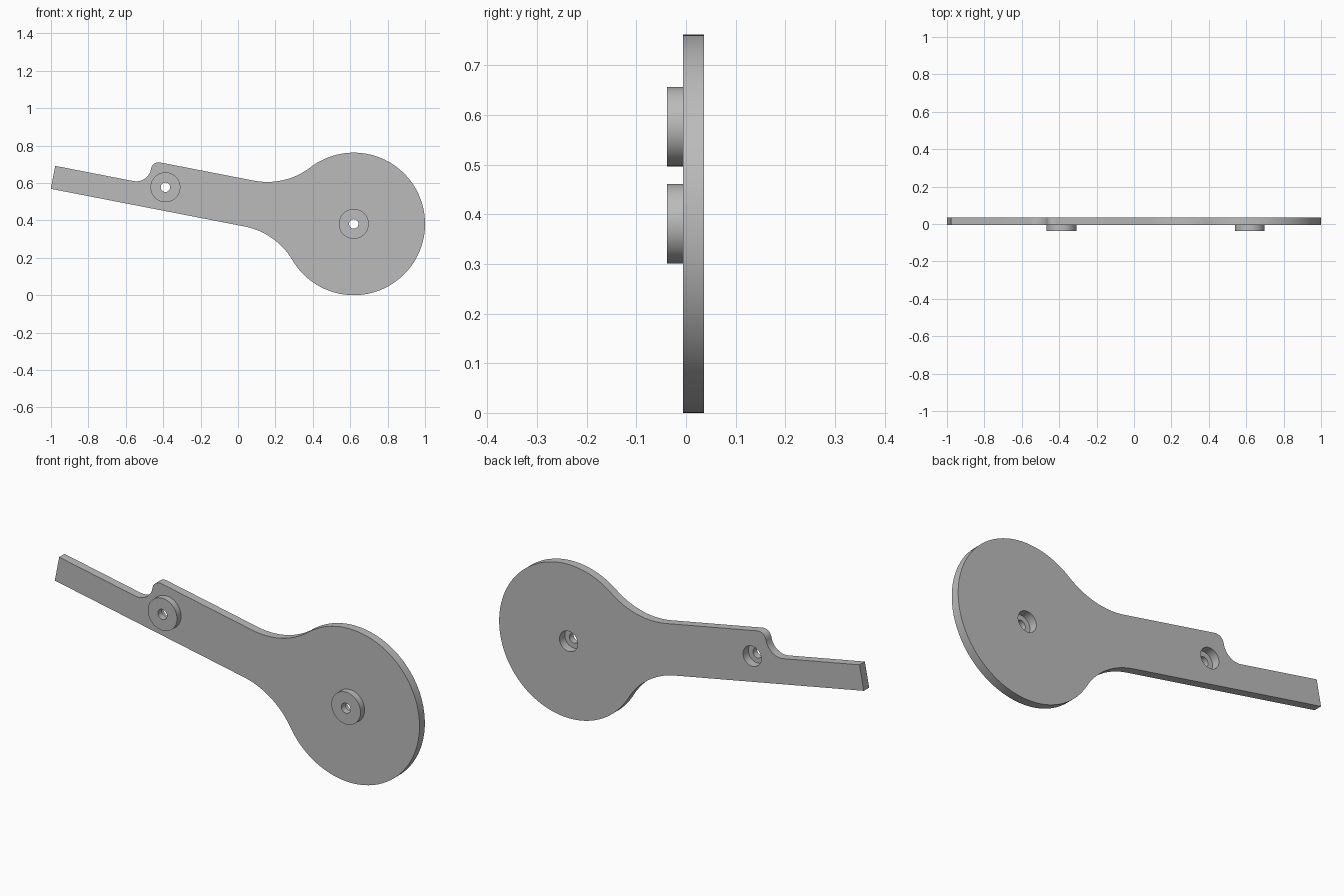
import bpy, bmesh
from math import sin, cos, pi, radians, sqrt, atan2
from mathutils import Vector, Matrix

cube = bpy.data.objects.get("Cube")
if cube:
    bpy.data.objects.remove(cube, do_unlink=True)

grey = bpy.data.materials.new("plain grey")
grey.use_nodes = True
grey.diffuse_color = (0.5, 0.5, 0.5, 1)
grey.node_tree.nodes["Principled BSDF"].inputs["Base Color"].default_value = (0.5, 0.5, 0.5, 1)

DISC_R, HALF_W, NECK_R, TIP = 0.381, 0.125, 0.38, 1.626
BOSS_U, BORE_R, HOLE_R, BOSS_R = 1.026, 0.05, 0.025, 0.08
FRONT, SEAT, BACK = -0.038, -0.006, 0.036
CENTRE = Vector((0.619, 0.381))
TILT = radians(11)


def place(u, v):
    """Arm coordinates (u along the arm from the disc, v across) to x, z."""
    return CENTRE + Vector((-u * cos(TILT) + v * sin(TILT), u * sin(TILT) + v * cos(TILT)))


def arc(u, v, r, a, b, n):
    return [(u + r * cos(a + (b - a) * i / n), v + r * sin(a + (b - a) * i / n)) for i in range(n + 1)]


def finish(obj):
    obj.data.materials.clear()
    obj.data.materials.append(grey)
    bm = bmesh.new()
    bm.from_mesh(obj.data)
    bmesh.ops.remove_doubles(bm, verts=bm.verts, dist=1e-5)
    bmesh.ops.recalc_face_normals(bm, faces=bm.faces)
    bm.to_mesh(obj.data)
    bm.free()
    bpy.ops.object.select_all(action='DESELECT')
    obj.select_set(True)
    bpy.context.view_layer.objects.active = obj
    bpy.ops.object.shade_smooth_by_angle(angle=radians(30))


# Outline: disc, neck fillets, arm with a rounded step down to the tip
neck_u = sqrt((DISC_R + NECK_R) ** 2 - (HALF_W + NECK_R) ** 2)
neck_v = HALF_W + NECK_R
t = atan2(neck_v, neck_u)
outline = arc(0, 0, DISC_R, -t, t - 2 * pi, 96)
outline += arc(neck_u, neck_v, NECK_R, t - pi, -pi / 2, 20)
outline += arc(1.08, 0.085, 0.04, pi / 2, 0, 8)
outline += arc(1.2, 0.08, 0.08, pi, 1.5 * pi, 10)
outline += [(TIP, 0), (TIP, -HALF_W)]
outline += arc(neck_u, -neck_v, NECK_R, pi / 2, pi - t, 20)[:-1]

# Plate with two wide bores
curve = bpy.data.curves.new("plate", 'CURVE')
curve.dimensions = '2D'
curve.fill_mode = 'BOTH'
curve.extrude = (BACK - SEAT) / 2
bores = [arc(u, 0, BORE_R, 0, 2 * pi, 48)[:-1] for u in (0, BOSS_U)]
for loop in [outline] + bores:
    spline = curve.splines.new('POLY')
    spline.points.add(len(loop) - 1)
    for point, (u, v) in zip(spline.points, loop):
        point.co = (*place(u, v), 0, 1)
    spline.use_cyclic_u = True
flat = bpy.data.objects.new("plate_outline", curve)
bpy.context.collection.objects.link(flat)
mesh = bpy.data.meshes.new_from_object(flat.evaluated_get(bpy.context.evaluated_depsgraph_get()))
bpy.data.objects.remove(flat, do_unlink=True)
mesh.transform(Matrix.Translation((0, (SEAT + BACK) / 2, 0)) @ Matrix.Rotation(pi / 2, 4, 'X'))
plate = bpy.data.objects.new("plate", mesh)
bpy.context.collection.objects.link(plate)
finish(plate)

# Bosses on the front, each with a narrow hole and a shoulder behind it
profile = [(BORE_R, SEAT), (HOLE_R, SEAT), (HOLE_R, FRONT), (BOSS_R, FRONT), (BOSS_R, SEAT)]
for name, u in (("disc_boss", 0), ("arm_boss", BOSS_U)):
    bm = bmesh.new()
    verts = [bm.verts.new((r, y, 0)) for r, y in profile]
    edges = [bm.edges.new(pair) for pair in zip(verts, verts[1:])]
    bmesh.ops.spin(bm, geom=verts + edges, cent=(0, 0, 0), axis=(0, 1, 0), angle=2 * pi, steps=48)
    x, z = place(u, 0)
    bmesh.ops.translate(bm, verts=bm.verts, vec=(x, 0, z))
    bmesh.ops.remove_doubles(bm, verts=bm.verts, dist=1e-5)
    # Close the back so the normals resolve outward, then reopen it
    rim = [e for e in bm.edges if e.is_boundary]
    back = bmesh.ops.bridge_loops(bm, edges=rim)["faces"]
    bmesh.ops.recalc_face_normals(bm, faces=bm.faces)
    mesh = bpy.data.meshes.new(name)
    bm.to_mesh(mesh)
    bm.free()
    boss = bpy.data.objects.new(name, mesh)
    bpy.context.collection.objects.link(boss)
    finish(boss)
